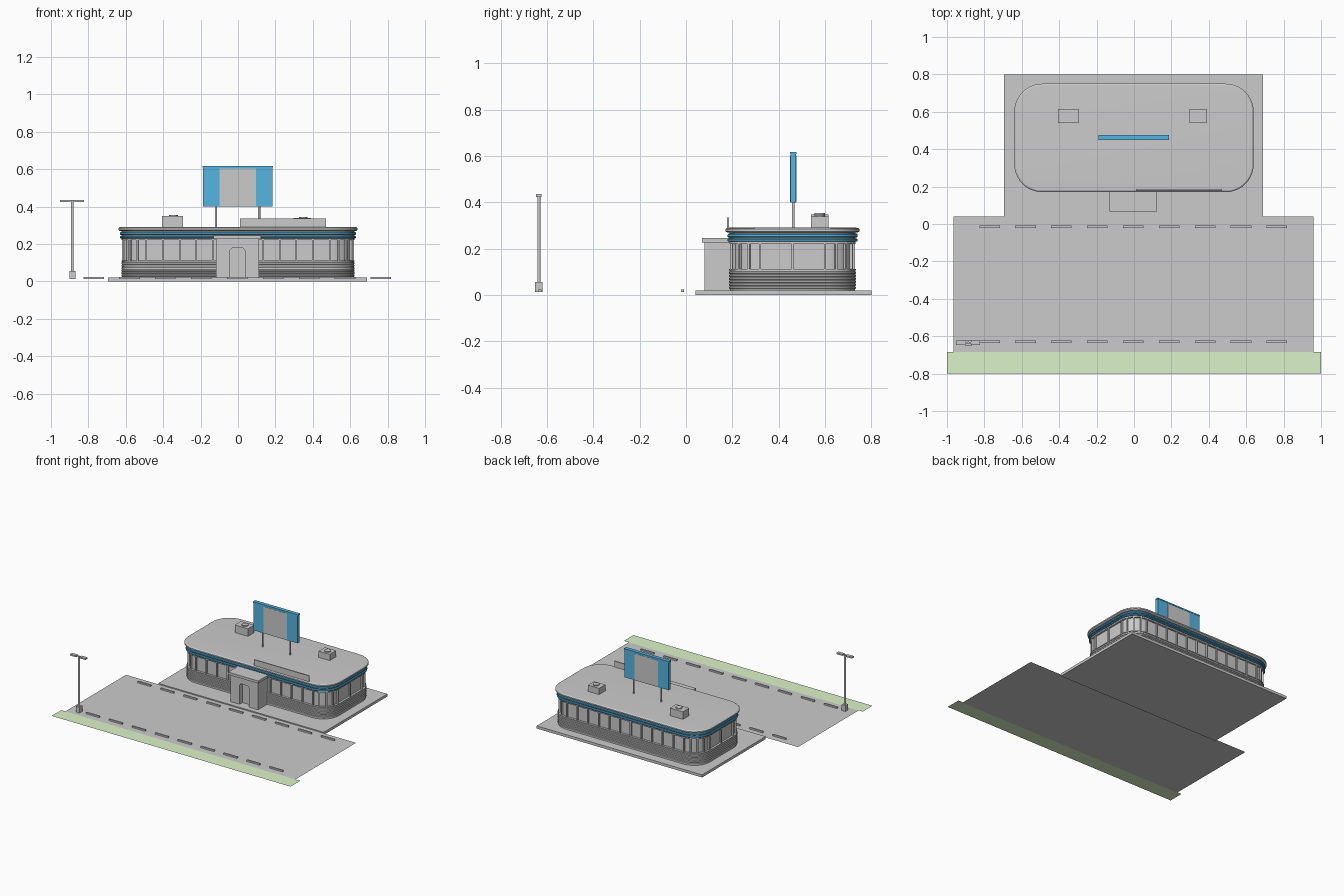
import bpy, bmesh, math
from mathutils import Matrix, Vector

if "Cube" in bpy.data.objects:
    bpy.data.objects.remove(bpy.data.objects["Cube"])

CX, CY, HX, HY, RAD = 0, 0.46, 0.62, 0.27, 0.13   # building footprint


def material(name, rgb):
    m = bpy.data.materials.new(name)
    m.diffuse_color = (*rgb, 1)
    m.use_nodes = True
    m.node_tree.nodes["Principled BSDF"].inputs["Base Color"].default_value = m.diffuse_color
    return m


TEAL = material("teal", (0.09, 0.46, 0.75))
GREEN = material("grass_green", (0.72, 0.9, 0.58))


def finish(bm, name, mat=None, smooth=False):
    bmesh.ops.recalc_face_normals(bm, faces=bm.faces)
    me = bpy.data.meshes.new(name)
    bm.to_mesh(me)
    bm.free()
    ob = bpy.data.objects.new(name, me)
    bpy.context.collection.objects.link(ob)
    if mat:
        me.materials.append(mat)
    if smooth:
        bpy.ops.object.select_all(action='DESELECT')
        ob.select_set(True)
        bpy.context.view_layer.objects.active = ob
        bpy.ops.object.shade_smooth_by_angle(angle=math.radians(30))
    return ob


def add_box(bm, x0, x1, y0, y1, z0, z1):
    mat = Matrix.Translation(((x0 + x1) / 2, (y0 + y1) / 2, (z0 + z1) / 2)) @ \
        Matrix.Diagonal((x1 - x0, y1 - y0, z1 - z0, 1))
    return bmesh.ops.create_cube(bm, size=1, matrix=mat)


def box(name, *dims, mat=None):
    bm = bmesh.new()
    add_box(bm, *dims)
    return finish(bm, name, mat)


def plane(name, x0, x1, y0, y1, z, mat=None):
    bm = bmesh.new()
    bm.faces.new([bm.verts.new((x, y, z)) for x, y in ((x0, y0), (x1, y0), (x1, y1), (x0, y1))])
    return finish(bm, name, mat)


def cylinder(name, x, y, r, z0, z1, n=16):
    bm = bmesh.new()
    bmesh.ops.create_cone(bm, cap_ends=True, segments=n, radius1=r, radius2=r, depth=z1 - z0,
                          matrix=Matrix.Translation((x, y, (z0 + z1) / 2)))
    return finish(bm, name, smooth=True)


def corner_point(sx, sy, ang, off):
    r = RAD + off
    return (CX + sx * (HX - RAD) + r * math.cos(ang), CY + sy * (HY - RAD) + r * math.sin(ang))


def ring(off, n=10):
    pts = []
    for q, (sx, sy) in enumerate(((1, 1), (-1, 1), (-1, -1), (1, -1))):
        for i in range(n + 1):
            pts.append(corner_point(sx, sy, (q + i / n) * math.pi / 2, off))
    return pts


def sweep(name, profile, closed=False, cap=False, mat=None):
    """Carry an (offset, z) profile round the rounded footprint."""
    bm = bmesh.new()
    rows = [[bm.verts.new((x, y, z)) for x, y in ring(o)] for o, z in profile]
    pairs = list(zip(rows, rows[1:])) + ([(rows[-1], rows[0])] if closed else [])
    for a, b in pairs:
        for i in range(len(a)):
            j = (i + 1) % len(a)
            bm.faces.new((a[i], a[j], b[j], b[i]))
    if cap:
        bm.faces.new(rows[-1])
    return finish(bm, name, mat, smooth=True)


# Site: parking lot, grass strip and open-bottomed pavement slab
plane("parking_lot", -0.965, 0.96, -0.69, 0.04, 0.012)
plane("grass_strip", -1, 1, -0.80, -0.685, 0.0125, GREEN)
slab = box("pavement_slab", -0.695, 0.69, 0.04, 0.80, 0, 0.02)

# Painted bay lines and wheel stops
bm = bmesh.new()
for i in range(10):
    x = -0.865 + 0.192 * i
    for y0, y1 in ((-0.30, 0.02), (-0.67, -0.345)):
        bm.faces.new([bm.verts.new((x + dx, y, 0.0135)) for dx, y in
                      ((-0.003, y0), (0.003, y0), (0.003, y1), (-0.003, y1))])
finish(bm, "bay_lines")
bm = bmesh.new()
for i in range(9):
    x = -0.772 + 0.192 * i
    for y in (-0.015, -0.63):
        add_box(bm, x - 0.055, x + 0.055, y - 0.006, y + 0.006, 0.012, 0.023)
finish(bm, "wheel_stops")

# Ribbed lower wall
profile = [(-0.03, 0.018), (0, 0.018)]
for i in range(6):
    z = 0.026 + i * 0.013
    profile += [(0, z), (0.004, z + 0.002), (0.004, z + 0.009), (0, z + 0.011)]
profile += [(0, 0.106), (0.004, 0.106), (0.004, 0.112), (-0.012, 0.112)]
sweep("ribbed_lower_wall", profile)

# Glazing, header and roof
sweep("window_glass", [(-0.012, 0.11), (-0.012, 0.222)])
sweep("window_header", [(-0.012, 0.22), (0.002, 0.22), (0.002, 0.272)])
sweep("roof", [(0, 0.27), (0.012, 0.27), (0.02, 0.275), (0.02, 0.284), (0.012, 0.29), (-0.01, 0.291)], cap=True)

# Teal fascia ridges
for i, (z0, z1) in enumerate(((0.230, 0.243), (0.248, 0.265))):
    zm, h = (z0 + z1) / 2, (z1 - z0) / 4
    sweep(f"fascia_band_{i}", [(0, z0), (0.007, z0), (0.011, zm - h), (0.011, zm + h), (0.007, z1), (0, z1)],
          closed=True, mat=TEAL)

# Window mullions along straight walls and round the corners
spots = []
for i in range(12):
    x = -0.49 + 0.98 * i / 11
    spots += [(x, CY + HY, math.pi / 2), (x, CY - HY, -math.pi / 2)]
for y in (CY - 0.14, CY, CY + 0.14):
    spots += [(HX, y, 0), (-HX, y, math.pi)]
for q, (sx, sy) in enumerate(((1, 1), (-1, 1), (-1, -1), (1, -1))):
    for k in (1, 2, 3):
        a = (q + k / 4) * math.pi / 2
        spots.append((*corner_point(sx, sy, a, 0), a))
bm = bmesh.new()
for x, y, a in spots:
    bmesh.ops.create_cube(bm, size=1, matrix=Matrix.Translation((x, y, 0.166)) @ Matrix.Rotation(a, 4, 'Z')
                          @ Matrix.Translation((-0.007, 0, 0)) @ Matrix.Diagonal((0.014, 0.009, 0.112, 1)))
finish(bm, "window_mullions")

# Entrance porch with recessed doorway and canopy cap
outline = [(-0.118, 0.018), (-0.043, 0.018), (-0.043, 0.165), (-0.032, 0.178), (0.026, 0.178), (0.037, 0.165),
           (0.037, 0.018), (0.112, 0.018), (0.112, 0.228), (-0.118, 0.228)]
bm = bmesh.new()
face = bm.faces.new([bm.verts.new((x, 0.08, z)) for x, z in outline])
ext = bmesh.ops.extrude_face_region(bm, geom=[face], use_keep_orig=True)
bmesh.ops.translate(bm, vec=(0, 0.04, 0), verts=[v for v in ext["geom"] if isinstance(v, bmesh.types.BMVert)])
finish(bm, "porch_front")
box("porch_body", -0.118, 0.112, 0.115, 0.20, 0.018, 0.228)
box("porch_canopy", -0.13, 0.122, 0.068, 0.195, 0.226, 0.245)

# Parapet sign board on the front roof edge
box("parapet_board", 0.01, 0.47, 0.178, 0.186, 0.28, 0.335)

# Rooftop billboard
box("billboard_frame", -0.188, 0.184, 0.451, 0.475, 0.40, 0.608, mat=TEAL)
box("billboard_top", -0.19, 0.186, 0.449, 0.477, 0.608, 0.617, mat=TEAL)
box("billboard_panel", -0.10, 0.096, 0.4495, 0.4765, 0.402, 0.602)
for i, x in enumerate((-0.118, 0.113)):
    cylinder(f"billboard_post_{i}", x, 0.463, 0.006, 0.288, 0.402)

# Rooftop ventilation units
for i, (x0, x1, z1) in enumerate(((-0.405, -0.295, 0.348), (0.297, 0.39, 0.338))):
    box(f"vent_unit_{i}", x0, x1, 0.54, 0.615, 0.288, z1)
    cylinder(f"vent_fan_{i}", (x0 + x1) / 2 + 0.005, 0.577, 0.023, z1 - 0.002, z1 + 0.007)

# Parking lamp
box("lamp_base", -0.902, -0.870, -0.651, -0.619, 0.012, 0.056)
cylinder("lamp_pole", -0.886, -0.635, 0.007, 0.05, 0.43)
bm = bmesh.new()
for x0, x1 in ((-0.952, -0.902), (-0.872, -0.824)):
    add_box(bm, x0, x1, -0.647, -0.623, 0.424, 0.435)
add_box(bm, -0.905, -0.868, -0.639, -0.631, 0.427, 0.434)
finish(bm, "lamp_heads")
